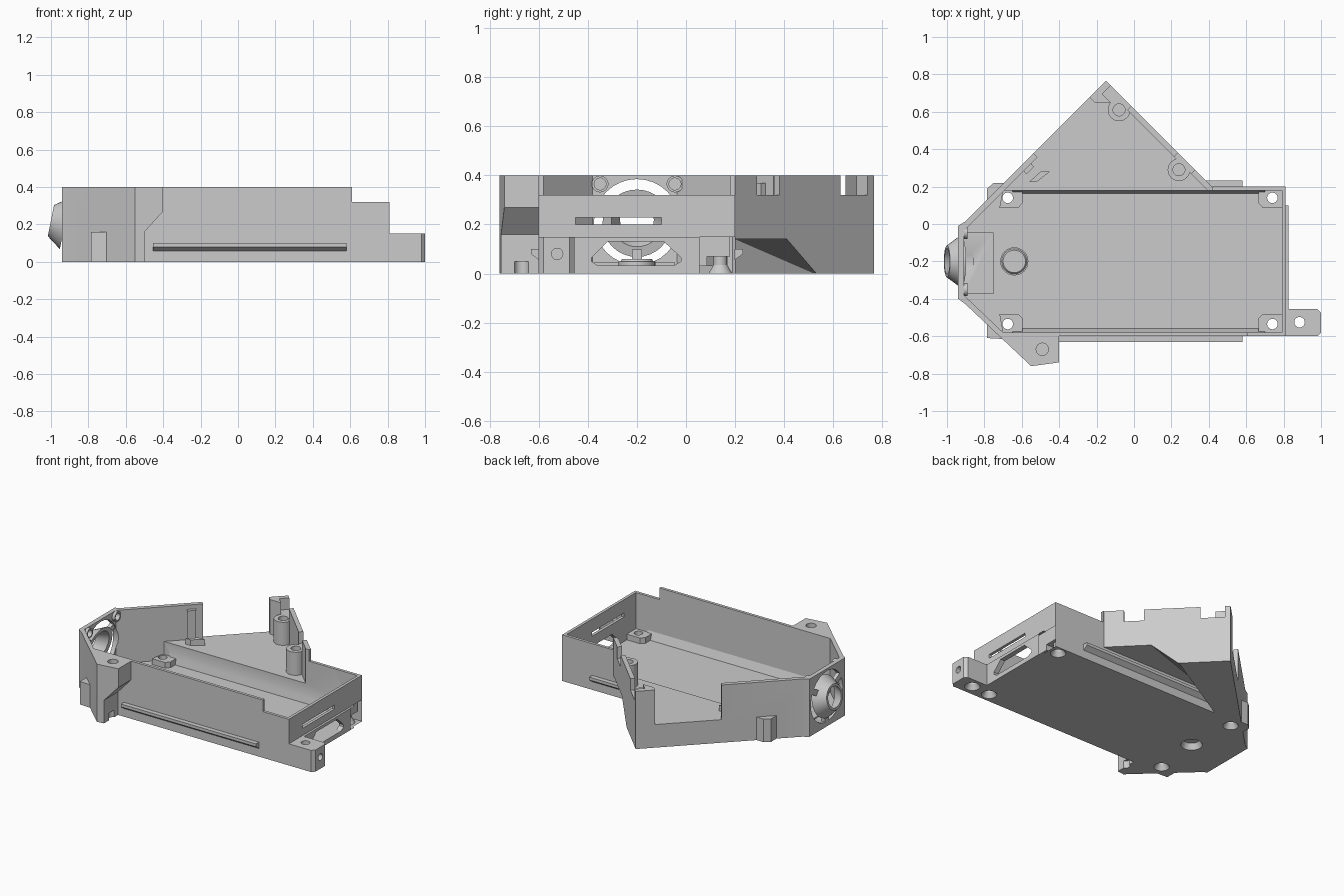
import bpy, bmesh, math
from mathutils import Matrix, Vector

if "Cube" in bpy.data.objects:
    bpy.data.objects.remove(bpy.data.objects["Cube"])

grey = bpy.data.materials.new("plain grey plastic")
grey.diffuse_color = (0.6, 0.6, 0.6, 1)
grey.use_nodes = True
grey.node_tree.nodes["Principled BSDF"].inputs["Base Color"].default_value = grey.diffuse_color


def make(name, bm):
    bmesh.ops.recalc_face_normals(bm, faces=bm.faces)
    me = bpy.data.meshes.new(name)
    bm.to_mesh(me)
    bm.free()
    me.materials.append(grey)
    ob = bpy.data.objects.new(name, me)
    bpy.context.collection.objects.link(ob)
    return ob


def prism(poly, lo, hi, axis='z', name="piece"):
    place = {'z': lambda a, b, h: (a, b, h),
             'x': lambda a, b, h: (h, a, b),
             'y': lambda a, b, h: (a, h, b)}[axis]
    bm = bmesh.new()
    rows = [[bm.verts.new(place(a, b, h)) for a, b in poly] for h in (lo, hi)]
    bm.faces.new(rows[0])
    bm.faces.new(rows[1][::-1])
    n = len(poly)
    for i in range(n):
        j = (i + 1) % n
        bm.faces.new((rows[0][i], rows[0][j], rows[1][j], rows[1][i]))
    return make(name, bm)


def box(x0, x1, y0, y1, z0, z1, name="piece"):
    return prism([(x0, y0), (x1, y0), (x1, y1), (x0, y1)], z0, z1, 'z', name)


def cone(p, q, r1, r2=None, name="piece"):
    """Round bar from p to q, optionally tapered."""
    p, q = Vector(p), Vector(q)
    turn = Vector((0, 0, 1)).rotation_difference(q - p).to_matrix().to_4x4()
    bm = bmesh.new()
    bmesh.ops.create_cone(bm, cap_ends=True, segments=32, radius1=r1,
                          radius2=r1 if r2 is None else r2, depth=(q - p).length,
                          matrix=Matrix.Translation((p + q) / 2) @ turn)
    return make(name, bm)


def hull(points):
    bm = bmesh.new()
    for p in points:
        bm.verts.new(p)
    bmesh.ops.convex_hull(bm, input=bm.verts[:])
    return make("piece", bm)


def combine(ob, tool, op):
    mod = ob.modifiers.new("bool", 'BOOLEAN')
    mod.operation, mod.object, mod.solver = op, tool, 'EXACT'
    bpy.context.view_layer.objects.active = ob
    bpy.ops.object.modifier_apply(modifier=mod.name)
    bpy.data.objects.remove(tool)


def cut(tool, ob=None):
    combine(ob or body, tool, 'DIFFERENCE')


def add(tool):
    combine(body, tool, 'UNION')


# Outer block
body = prism([(-.94, -.40), (-.9, -.43), (-.55, -.76), (-.4, -.74), (-.4, -.6), (.81, -.6),
              (.81, .2), (.415, .2), (-.15, .765), (-.9, .015), (-.94, -.01)],
             0, .4, 'z', "enclosure_tray")

# Main bay and raised triangular bay
cut(prism([(-.91, -.38), (-.70, -.58), (.79, -.58), (.79, .18), (-.693, .18), (-.91, -.037)], .03, .6))
cut(prism([(-.703, .17), (-.223, .65), (-.077, .65), (.403, .17)], .16, .6))
# Lower right end of the walls
cut(box(.61, 1.2, -.8, .3, .32, .6))
cut(box(.42, 1.2, .15, .3, .32, .6))
# Notches in the slanted walls
cut(prism([(-.50, .34), (-.20, .64), (-.29, .73), (-.59, .43)], .16, .6))
for y0, y1 in ((.28, .37), (.62, .73)):
    cut(prism([(.56 - y0, y0 - .035), (.66 - y0, y0 + .065), (.66 - y1, y1 + .065), (.56 - y1, y1 - .035)],
              .32, .6))
# Undercuts below the front wing and the triangular bay
cut(prism([(-.3, .27), (-.4, .27), (-.5, .16), (-.5, -.1), (-.3, -.1)], -.9, -.6, 'y'))
cut(hull([(x, y, -.01) for x, y in ((-.5, .2), (.09, .545), (.28, .5), (.65, .2))] +
         [(x, y, .14) for x, y in ((-.42, .2), (.2, .41), (.26, .42), (.5, .2))]))

# Sloped strips along the bay floor
add(prism([(.16, .02), (.19, .02), (.19, .155)], -.65, .7, 'x'))
add(prism([(-.555, .02), (-.59, .02), (-.59, .11)], -.65, .7, 'x'))
# Corner screw pads
for y0, y1, yc in ((.085, .19, .14), (-.59, -.48, -.53)):
    ym = y0 if yc > 0 else y1
    yo = y1 if yc > 0 else y0
    add(prism([(-.72, ym), (-.62, ym), (-.595, (ym + yc) / 2), (-.595, yo), (-.70, yo)], .02, .07))
    add(prism([(.80, ym), (.69, ym), (.665, (ym + yc) / 2), (.665, yo), (.80, yo)], .02, .07))
# Port pad, floor stud and triangular bay posts
add(box(-.92, -.75, -.375, -.045, .02, .045))
add(cone((-.64, -.2, .01), (-.64, -.2, .05), .075))
add(cone((-.64, -.2, .04), (-.64, -.2, .06), .075, .06))
for x, y in ((-.08, .61), (.24, .29)):
    add(cone((x, y, .15), (x, y, .32), .06))
    cut(cone((x, y, .22), (x, y, .5), .032))
# Rib and clip by the slanted wall
add(prism([(-.60, .295), (-.56, .335), (-.535, .305), (-.575, .265)], .15, .37))
add(prism([(-.56, .225), (-.52, .225), (-.45, .28), (-.5, .28)], .15, .2))
# Side clip blocks
add(prism([(-.785, .12), (-.785, .19), (-.75, .22), (-.69, .22)], 0, .16))
add(prism([(-.785, -.53), (-.785, -.61), (-.70, -.615)], 0, .16))
# Port screw tabs
for y in (-.35, -.045):
    add(cone((-.92, y, .365), (-.89, y, .365), .034))
    cut(cone((-.93, y, .365), (-.8, y, .365), .024))

# Mounting lugs and the strip between them
add(box(.80, .825, -.5, .1, 0, .15))
for y0, y1 in ((-.6, -.455), (.055, .2)):
    add(prism([(.80, y0), (.98, y0), (1, y0 + .02), (1, y1 - .02), (.98, y1), (.80, y1)], 0, .15))

# Countersunk screw holes
for x, ys in ((-.675, (.14, -.535)), (.74, (.14, -.535)), (.885, (.13, -.525))):
    for y in ys:
        cut(cone((x, y, -.05), (x, y, .3), .028))
        cut(cone((x, y, -.005), (x, y, .035), .052, .028))
cut(cone((-.64, -.2, -.005), (-.64, -.2, .04), .07, .05))
cut(cone((-.49, -.67, .3), (-.49, -.67, .5), .033))
cut(cone((-.49, -.67, -.1), (-.49, -.67, .05), .03))
for y in (-.525, .12):
    cut(cone((.95, y, .08), (1.1, y, .08), .023))

# End openings
cut(prism([(-.385, .05), (-.36, .032), (-.05, .032), (-.02, .05), (-.02, .065), (-.09, .13),
           (-.32, .13), (-.385, .065)], .77, .95, 'x'))
cut(box(.77, .95, -.45, -.10, .2, .228))
cut(cone((-1.1, -.2, .21), (-.86, -.2, .21), .175))

# Side rails
for name, y, s in (("front_rail", -.598, -1), ("back_rail", .198, 1)):
    prism([(y, .055), (y + .034 * s, .08), (y + .034 * s, .1), (y, .1)], -.455, .58, 'x', name)

# Tapered port ring with three spokes
ring = cone((-.925, -.2, .205), (-1, -.2, .22), .14, .085, "port_ring")
cut(cone((-.90, -.2, .205), (-1.02, -.2, .22), .115, .06), ring)
for i, deg in enumerate((30, 150, 270)):
    c, s = math.cos(math.radians(deg)), math.sin(math.radians(deg))
    w = .02
    poly = [(-.2 + c * r - s * t, .21 + s * r + c * t)
            for r, t in ((.112, -w), (.18, -w), (.18, w), (.112, w))]
    prism(poly, -.94, -.915, 'x', "port_spoke_%d" % (i + 1))

# Smooth only the round surfaces
for ob in bpy.context.scene.objects:
    ob.select_set(True)
bpy.context.view_layer.objects.active = body
bpy.ops.object.shade_smooth_by_angle(angle=math.radians(20))
